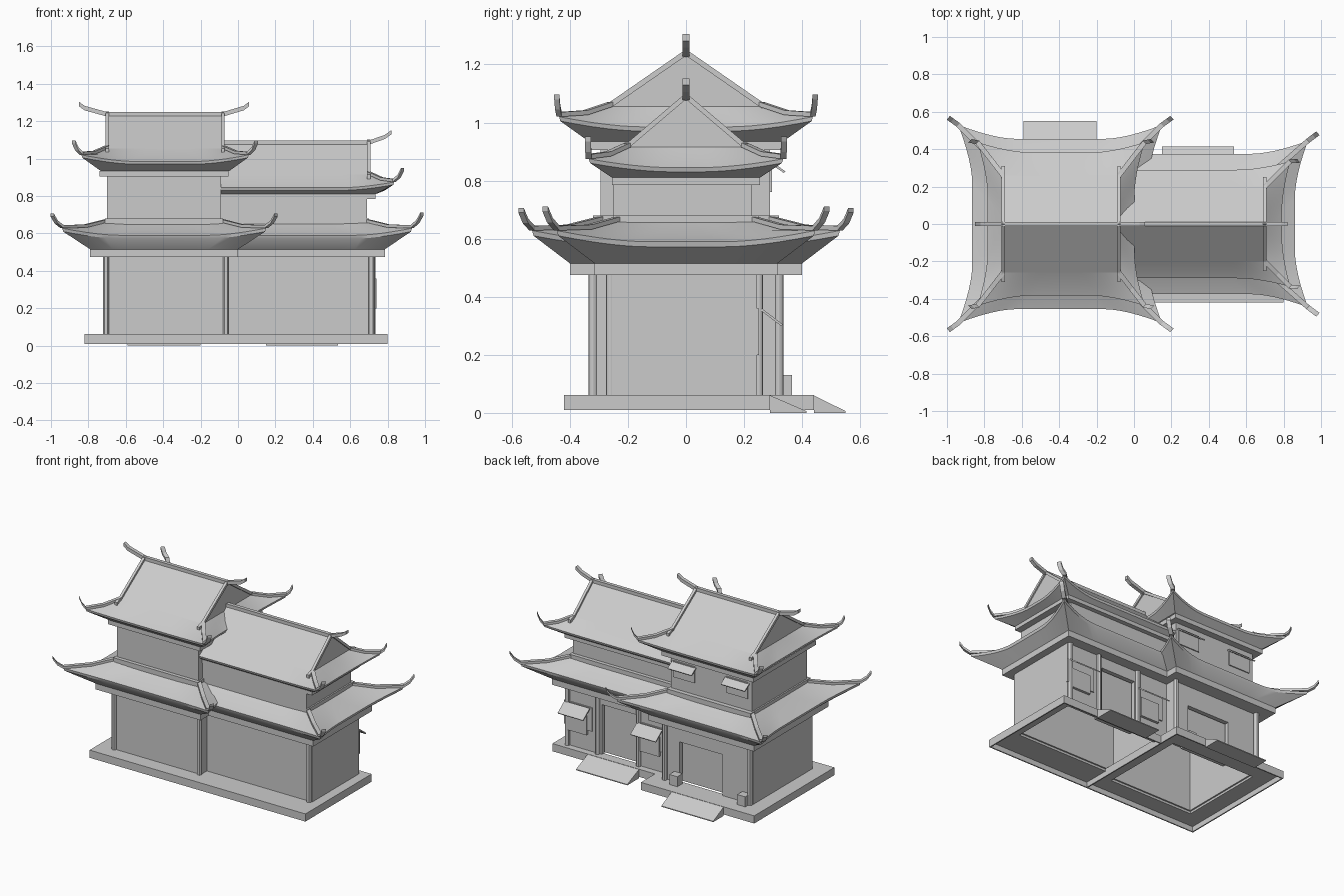
import bpy
import bmesh
from mathutils import Vector, Matrix

cube = bpy.data.objects.get("Cube")
if cube:
    bpy.data.objects.remove(cube, do_unlink=True)

grey = bpy.data.materials.new("plain_grey")
grey.use_nodes = True
grey.diffuse_color = (0.6, 0.6, 0.6, 1)
grey.node_tree.nodes["Principled BSDF"].inputs["Base Color"].default_value = (0.6, 0.6, 0.6, 1)


def finish(name, bm, smooth=False):
    bmesh.ops.recalc_face_normals(bm, faces=bm.faces)
    mesh = bpy.data.meshes.new(name)
    bm.to_mesh(mesh)
    bm.free()
    mesh.materials.append(grey)
    ob = bpy.data.objects.new(name, mesh)
    bpy.context.collection.objects.link(ob)
    if smooth:
        bpy.ops.object.select_all(action='DESELECT')
        ob.select_set(True)
        bpy.context.view_layer.objects.active = ob
        bpy.ops.object.shade_smooth_by_angle()
    return ob


def box(name, x, y, z, tilt=0):
    """Box from three (low, high) ranges, tilted about x around its centre."""
    bm = bmesh.new()
    size = [b - a for a, b in (x, y, z)]
    mid = Vector([(a + b) / 2 for a, b in (x, y, z)])
    bmesh.ops.create_cube(bm, size=1, matrix=Matrix.Translation(mid)
                          @ Matrix.Rotation(tilt, 4, 'X') @ Matrix.Diagonal((*size, 1)))
    return finish(name, bm)


def prism(name, profile, x0, x1):
    """Extrude a (y, z) profile along x."""
    bm = bmesh.new()
    a, b = ([bm.verts.new((x, y, z)) for y, z in profile] for x in (x0, x1))
    bm.faces.new(a)
    bm.faces.new(b)
    for i in range(len(a)):
        j = (i + 1) % len(a)
        bm.faces.new((a[i], a[j], b[j], b[i]))
    finish(name, bm)


def strip(name, points, width, height):
    """Square-section ridge that follows a path in a vertical plane."""
    bm = bmesh.new()
    pts = [Vector(p) for p in points]
    run = pts[-1] - pts[0]
    side = Vector((-run.y, run.x, 0)).normalized() * width / 2
    up = Vector((0, 0, height))
    rings = [[bm.verts.new(v) for v in (p - side, p + side, p + side + up, p - side + up)] for p in pts]
    for a, b in zip(rings, rings[1:]):
        for i in range(4):
            j = (i + 1) % 4
            bm.faces.new((a[i], a[j], b[j], b[i]))
    bm.faces.new(rings[0])
    bm.faces.new(rings[-1])
    finish(name, bm)


def quarter(cx, hx, hy, z, flare, push, lift, sx, sy):
    """Points round one flared corner, from the long edge to the short edge."""
    reach = min(0.24, hy * 0.9)
    pts = []
    for step in range(-6, 7):
        d = abs(step) / 6
        w = flare * (1 - d) ** 2
        dx, dy = (d * reach, 0) if step < 0 else (0, d * reach)
        pts.append(Vector((cx + sx * (hx - dx + push * w), sy * (hy - dy + push * w), z + lift * w)))
    return pts


def skirt(name, cx, levels, push, lift, tip, half=False):
    """Curved eaves from stacked rings, with hip ridges ending in raised horns."""
    bm = bmesh.new()
    rings = []
    for hx, hy, z, flare in levels:
        q = {(sx, sy): quarter(cx, hx, hy, z, flare, push, lift, sx, sy)
             for sx in (1, -1) for sy in (1, -1)}
        if half:
            pts = [Vector((cx, hy, z))] + q[1, 1] + q[1, -1][::-1] + [Vector((cx, -hy, z))]
        else:
            pts = q[1, 1][::-1] + q[-1, 1] + q[-1, -1][::-1] + q[1, -1]
        rings.append([bm.verts.new(p) for p in pts])
    n = len(rings[0])
    for a, b in zip(rings, rings[1:]):
        for i in range(n - 1 if half else n):
            j = (i + 1) % n
            bm.faces.new((a[i], a[j], b[j], b[i]))
    finish(name, bm, True)
    for sx in ((1,) if half else (1, -1)):
        for sy in (1, -1):
            path = [quarter(cx, *lv, push, lift, sx, sy)[6] for lv in levels[:1:-1]]
            end = Vector((cx + sx * tip[0], sy * tip[1], tip[2]))
            knee = path[-1].lerp(end, 0.6) - Vector((0, 0, 0.012))
            strip(name + "_horn", path + [knee, end], 0.026, 0.016)


def walls(name, x0, x1, y0, y1, doors):
    """Open-bottomed room whose back wall has recessed doorways."""
    t, z = 0.03, (0.06, 0.48)
    box(name + "_front_wall", (x0, x1), (y0, y0 + t), z)
    for x in (x0, x1 - t):
        box(name + "_end_wall", (x, x + t), (y0, y1), z)
    left = x0
    for a, b, top in doors:
        box(name + "_back_wall", (left, a), (y1 - t, y1), z)
        box(name + "_lintel", (a, b), (y1 - t, y1), (top, z[1]))
        box(name + "_door", (a - 0.01, b + 0.01), (y1 - t - 0.03, y1 - t - 0.01), (z[0], top + 0.01))
        left = b
    box(name + "_back_wall", (left, x1), (y1 - t, y1), z)


def plinth(name, x, y, hole_x, hole_y):
    """Frame-shaped platform slab around the open room."""
    z = (0.01, 0.062)
    top = (0.045, z[1])
    t = 0.008
    for a, b in ((y[0], hole_y[0]), (hole_y[1], y[1])):
        box(name + "_deck", x, (a, b), top)
    for a, b in ((x[0], hole_x[0]), (hole_x[1], x[1])):
        if b > a:
            box(name + "_deck", (a, b), hole_y, top)
    for a in (y[0], y[1] - t):
        box(name + "_edge", x, (a, a + t), z)
    for a in (x[0], x[1] - t):
        if hole_x[0] > x[0] or a > x[0]:
            box(name + "_edge", (a, a + t), y, z)


# Platform and ramps
plinth("tall_platform", (-0.82, 0.03), (-0.42, 0.44), (-0.70, -0.07), (-0.30, 0.29))
plinth("low_platform", (0.03, 0.80), (-0.42, 0.29), (0.03, 0.715), (-0.235, 0.225))
for x0, x1, y0, y1 in ((-0.59, -0.20, 0.44, 0.55), (0.15, 0.535, 0.29, 0.415)):
    prism("ramp", [(y0, 0), (y0, 0.06), (y1, 0.006), (y1, 0)], x0, x1)

# Ground floor rooms, corner columns and beams
walls("tall_room", -0.72, -0.055, -0.32, 0.31, [(-0.49, -0.17, 0.34)])
walls("low_room", -0.055, 0.735, -0.255, 0.245, [(0.20, 0.46, 0.40)])
for x, y in ((-0.705, 0.32), (-0.705, -0.32), (-0.065, 0.32), (-0.065, -0.32),
             (0.715, 0.25), (0.715, -0.26), (0.49, 0.25), (0.18, 0.25)):
    bm = bmesh.new()
    bmesh.ops.create_cone(bm, cap_ends=True, segments=12, radius1=0.016, radius2=0.016,
                          depth=0.42, matrix=Matrix.Translation((x, y, 0.27)))
    finish("column", bm, True)
box("tall_lower_beam", (-0.79, 0.0), (-0.40, 0.40), (0.475, 0.515))
box("low_lower_beam", (0.0, 0.785), (-0.315, 0.315), (0.475, 0.515))

# Lower eaves
skirt("tall_lower_eaves", -0.395,
      [(0.395, 0.40, 0.515, 0), (0.465, 0.45, 0.572, 1), (0.47, 0.455, 0.59, 1),
       (0.39, 0.375, 0.617, 0.4), (0.31, 0.295, 0.66, 0)], 0.075, 0.038, (0.598, 0.568, 0.69))
skirt("low_lower_eaves", -0.10,
      [(0.885, 0.315, 0.515, 0), (0.955, 0.37, 0.572, 1), (0.96, 0.375, 0.59, 1),
       (0.875, 0.305, 0.617, 0.4), (0.79, 0.235, 0.66, 0)], 0.07, 0.038, (1.083, 0.485, 0.695), True)

# Upper storeys with foot mouldings and beams
box("tall_moulding", (-0.71, -0.08), (-0.32, 0.32), (0.645, 0.68))
box("low_moulding", (-0.1, 0.70), (-0.25, 0.25), (0.645, 0.68))
box("tall_upper_room", (-0.70, -0.09), (-0.295, 0.29), (0.65, 0.91))
box("low_upper_room", (-0.1, 0.69), (-0.25, 0.225), (0.65, 0.79))
box("tall_upper_beam", (-0.74, -0.05), (-0.335, 0.335), (0.905, 0.935))
box("low_upper_beam", (-0.1, 0.735), (-0.255, 0.255), (0.785, 0.81))

# Upper eaves and gabled roofs
skirt("tall_upper_eaves", -0.39,
      [(0.345, 0.335, 0.935, 0), (0.388, 0.378, 0.97, 1), (0.392, 0.382, 0.985, 1),
       (0.355, 0.325, 1.012, 0.4), (0.31, 0.26, 1.055, 0)], 0.055, 0.035, (0.488, 0.445, 1.08))
skirt("low_upper_eaves", -0.10,
      [(0.835, 0.255, 0.81, 0), (0.885, 0.285, 0.83, 1), (0.89, 0.29, 0.845, 1),
       (0.85, 0.25, 0.872, 0.4), (0.80, 0.20, 0.915, 0)], 0.045, 0.03, (0.98, 0.338, 0.935), True)
prism("tall_gable_roof", [(-0.26, 1.055), (0, 1.235), (0.26, 1.055)], -0.70, -0.08)
prism("low_gable_roof", [(-0.20, 0.915), (0, 1.085), (0.20, 0.915)], -0.10, 0.70)

# Gable edge boards
for x, y, low, high in ((-0.70, 0.26, 1.05, 1.23), (-0.08, 0.26, 1.05, 1.23), (0.70, 0.20, 0.91, 1.08)):
    for s in (1, -1):
        strip("gable_board", [(x, 0, high), (x, s * y, low), (x, s * (y + 0.05), low - 0.018)], 0.018, 0.022)

# Main ridges with upturned ends
strip("tall_ridge", [(-0.85, 0, 1.28), (-0.82, 0, 1.258), (-0.70, 0, 1.225),
                     (-0.08, 0, 1.225), (0.03, 0, 1.258), (0.06, 0, 1.28)], 0.024, 0.024)
strip("low_ridge", [(-0.10, 0, 1.075), (0.70, 0, 1.075), (0.785, 0, 1.105), (0.82, 0, 1.13)], 0.024, 0.022)

# Ground floor windows with propped shutters
for x in (0.635, 0.09):
    box("window_frame", (x - 0.105, x + 0.105), (0.24, 0.252), (0.20, 0.36))
    box("window_panel", (x - 0.07, x + 0.07), (0.24, 0.262), (0.17, 0.30))
    box("window_shutter", (x - 0.095, x + 0.095), (0.25, 0.34), (0.325, 0.333), -0.65)

# Upper storey shutters
for x in (-0.19, -0.59):
    box("upper_window", (x - 0.08, x + 0.08), (0.28, 0.297), (0.76, 0.87))
    box("upper_shutter", (x - 0.09, x + 0.09), (0.285, 0.345), (0.842, 0.85), -0.6)

# Planters beside the tall doorway
for x in (-0.67, -0.16):
    box("planter", (x - 0.03, x + 0.03), (0.31, 0.365), (0.06, 0.13))
